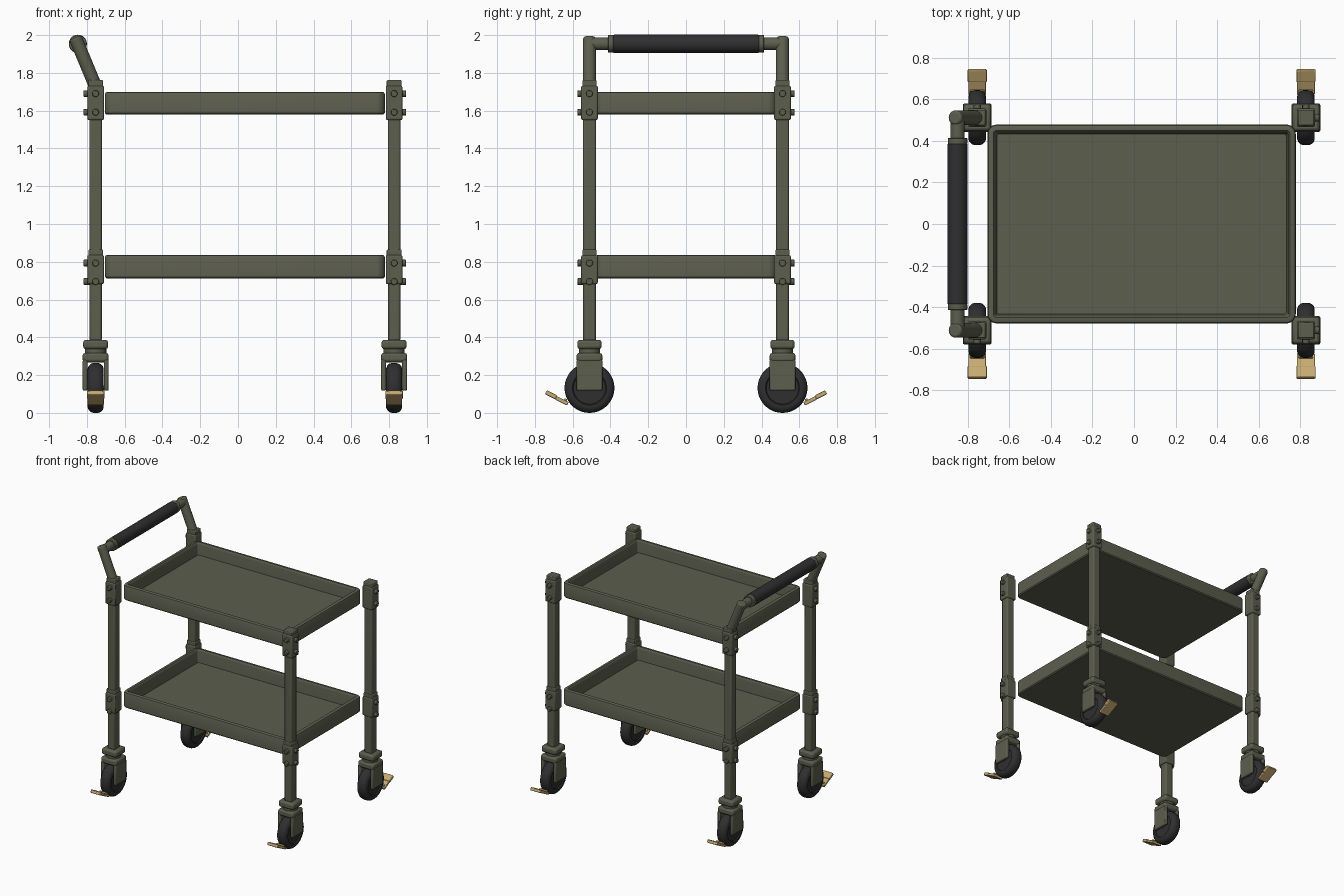
import bpy, bmesh, math
from mathutils import Vector, Matrix

if "Cube" in bpy.data.objects:
    bpy.data.objects.remove(bpy.data.objects["Cube"])

CX, HX, HY = 0.0365, 0.79, 0.511   # frame centre and post offsets


def material(name, rgb):
    m = bpy.data.materials.new(name)
    m.diffuse_color = (*rgb, 1)
    m.use_nodes = True
    m.node_tree.nodes["Principled BSDF"].inputs["Base Color"].default_value = m.diffuse_color
    return m


GREEN = material("olive_paint", (0.108, 0.112, 0.076))
BLACK = material("black_rubber", (0.028, 0.028, 0.030))
GOLD = material("brass_pedal", (0.56, 0.40, 0.17))


def finish(name, bm, mat, bevel=0, segs=2):
    bmesh.ops.recalc_face_normals(bm, faces=bm.faces)
    me = bpy.data.meshes.new(name)
    bm.to_mesh(me)
    bm.free()
    ob = bpy.data.objects.new(name, me)
    bpy.context.collection.objects.link(ob)
    me.materials.append(mat)
    if bevel:
        b = ob.modifiers.new("bevel", 'BEVEL')
        b.width, b.segments, b.limit_method = bevel, segs, 'ANGLE'
    bpy.ops.object.select_all(action='DESELECT')
    ob.select_set(True)
    bpy.context.view_layer.objects.active = ob
    bpy.ops.object.shade_smooth_by_angle(angle=math.radians(35))
    return ob


def box(name, loc, size, mat=GREEN, bevel=0.008, tilt=0, segs=2):
    bm = bmesh.new()
    m = Matrix.Translation(loc) @ Matrix.Rotation(tilt, 4, 'X') @ Matrix.Diagonal((*size, 1))
    bmesh.ops.create_cube(bm, size=1, matrix=m)
    return finish(name, bm, mat, bevel, segs)


def rod(name, a, b, r, mat=GREEN, bevel=0.004, sides=24):
    a, b = Vector(a), Vector(b)
    d = b - a
    m = Matrix.Translation((a + b) / 2) @ d.to_track_quat('Z', 'Y').to_matrix().to_4x4()
    bm = bmesh.new()
    bmesh.ops.create_cone(bm, cap_ends=True, segments=sides, radius1=r, radius2=r,
                          depth=d.length, matrix=m)
    return finish(name, bm, mat, bevel)


def lathe_x(name, loc, profile, mat, sides=48):
    """Spin (x, radius) points about the x axis."""
    bm = bmesh.new()
    vs = [bm.verts.new((x, 0, r)) for x, r in profile]
    es = [bm.edges.new(p) for p in zip(vs, vs[1:])]
    bmesh.ops.spin(bm, geom=vs + es, cent=(0, 0, 0), axis=(1, 0, 0),
                   angle=math.tau, steps=sides)
    bmesh.ops.remove_doubles(bm, verts=bm.verts, dist=1e-5)
    bmesh.ops.translate(bm, verts=bm.verts, vec=loc)
    return finish(name, bm, mat)


def tray(name, z0, z1):
    """Stack rounded-rectangle loops: underside, outer wall, rim, inner wall, floor."""
    hx, hy, rad = 0.741, 0.478, 0.045
    levels = [(0.008, z0), (0, z0 + 0.008), (0, z1 - 0.012), (0.004, z1 - 0.004), (0.012, z1),
              (0.028, z1), (0.034, z1 - 0.006), (0.036, z1 - 0.016), (0.045, z0 + 0.024)]
    bm = bmesh.new()
    loops = []
    for inset, z in levels:
        r = max(rad - inset, 0.012)
        loop = []
        for q, (sx, sy) in enumerate(((1, 1), (-1, 1), (-1, -1), (1, -1))):
            for k in range(7):
                t = math.pi / 2 * (q + k / 6)
                loop.append(bm.verts.new((CX + sx * (hx - inset - r) + r * math.cos(t),
                                          sy * (hy - inset - r) + r * math.sin(t), z)))
        loops.append(loop)
    for a, b in zip(loops, loops[1:]):
        for i in range(len(a)):
            j = (i + 1) % len(a)
            bm.faces.new((a[i], a[j], b[j], b[i]))
    bm.faces.new(loops[0])
    bm.faces.new(loops[-1])
    finish(name, bm, GREEN)


def bracket(tag, x, y, sx, sy, z0, z1):
    # clamp block with a slimmer collar and two bolts on each outer face
    box("bracket_" + tag, (x, y, (z0 + z1 - 0.03) / 2), (0.088, 0.088, z1 - z0 - 0.03))
    box("bracket_collar_" + tag, (x, y, z1 - 0.03), (0.078, 0.074, 0.06), bevel=0.006)
    for i, z in enumerate((z1 - 0.072, z1 - 0.17)):
        rod(f"bolt_side_{tag}_{i}", (x + sx * 0.03, y, z), (x + sx * 0.064, y, z), 0.018, sides=12)
        rod(f"bolt_face_{tag}_{i}", (x, y + sy * 0.03, z), (x, y + sy * 0.064, z), 0.018, sides=12)


def caster(tag, x, y, sy):
    # socket, swivel and fork
    box("caster_socket_" + tag, (x, y, 0.362), (0.132, 0.128, 0.05), bevel=0.014)
    rod("caster_swivel_" + tag, (x, y, 0.30), (x, y, 0.345), 0.056)
    box("fork_crown_" + tag, (x, y, 0.293), (0.138, 0.136, 0.05), bevel=0.014)
    for s in (-1, 1):
        box(f"fork_plate_{tag}_{s}", (x + s * 0.056, y, 0.2), (0.026, 0.137, 0.165), bevel=0.008)
    # wheel with rounded tread
    prof = [(-0.034, 0), (-0.034, 0.085), (-0.042, 0.09), (-0.042, 0.104), (-0.037, 0.117),
            (-0.027, 0.127), (-0.013, 0.132)]
    prof += [(-a, r) for a, r in reversed(prof)]
    lathe_x("wheel_" + tag, (x, y, 0.132), prof, BLACK)
    rod("axle_" + tag, (x - 0.06, y, 0.134), (x + 0.06, y, 0.134), 0.012)
    # brake pedal, rising outwards, with raised foot pad
    tilt = sy * math.radians(27)
    box("brake_pedal_" + tag, (x, y + sy * 0.173, 0.078), (0.086, 0.132, 0.02), GOLD, 0.004, tilt)
    box("brake_pad_" + tag, (x, y + sy * 0.202, 0.096), (0.092, 0.06, 0.022), GOLD, 0.004, tilt)
    box("brake_ridge_" + tag, (x, y + sy * 0.128, 0.067), (0.07, 0.014, 0.018), GOLD, 0.003, tilt)


# posts with brackets and casters
for sx, side in ((-1, "left"), (1, "right")):
    for sy, end in ((-1, "front"), (1, "back")):
        x, y, tag = CX + sx * HX, sy * HY, f"{side}_{end}"
        box("post_" + tag, (x, y, 1.06), (0.066, 0.069, 1.36), bevel=0.01)
        bracket("upper_" + tag, x, y, sx, sy, 1.55, 1.762)
        bracket("lower_" + tag, x, y, sx, sy, 0.682, 0.865)
        caster(tag, x, y, sy)

# trays
tray("upper_tray", 1.58, 1.70)
tray("lower_tray", 0.712, 0.837)

# push handle
hx, hz = -0.848, 1.954
for s, end in ((-1, "front"), (1, "back")):
    rod("handle_arm_" + end, (-0.757, s * HY, 1.735), (hx - 0.014, s * HY, hz + 0.033), 0.035, bevel=0.01)
    rod("handle_stub_" + end, (hx, s * HY, hz), (hx, s * 0.40, hz), 0.034)
    rod("grip_collar_" + end, (hx, s * 0.414, hz), (hx, s * 0.383, hz), 0.047)
rod("handle_grip", (hx, -0.386, hz), (hx, 0.386, hz), 0.048, BLACK, sides=32)
